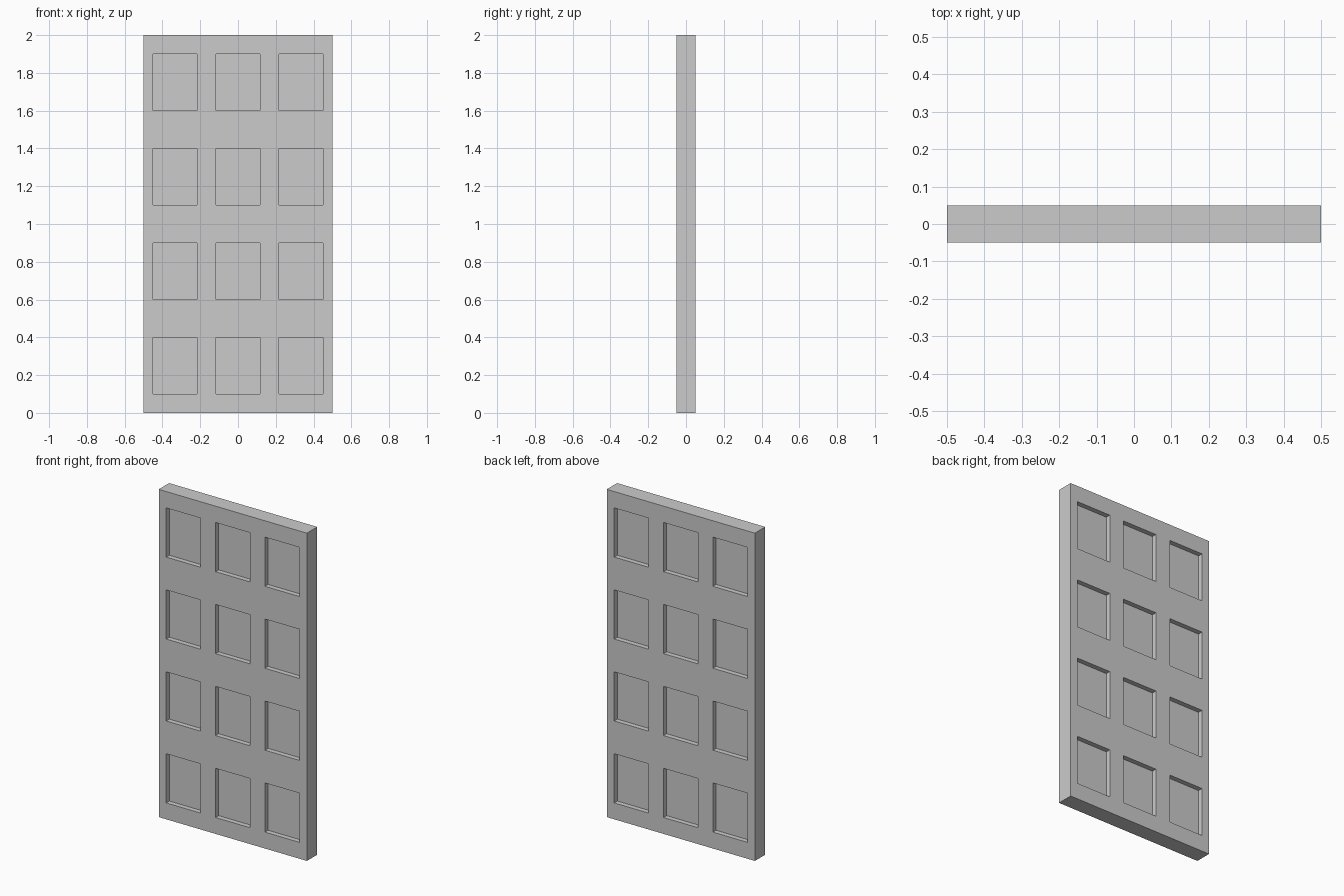
import bpy, bmesh
from mathutils import Vector

if "Cube" in bpy.data.objects:
    bpy.data.objects.remove(bpy.data.objects["Cube"])

WIDTH, THICK, HEIGHT = 1.0, 0.1, 2.0
DEPTH = 0.03
COLS = [(c / 3 - 0.35 / 3, c / 3 + 0.35 / 3) for c in (-1, 0, 1)]
ROWS = [(0.1 + 0.5 * r, 0.4 + 0.5 * r) for r in range(4)]

# Door slab
bm = bmesh.new()
bmesh.ops.create_cube(bm, size=1)
for v in bm.verts:
    v.co = Vector((v.co.x * WIDTH, v.co.y * THICK, (v.co.z + 0.5) * HEIGHT))


def cut(point, normal):
    bmesh.ops.bisect_plane(bm, geom=bm.verts[:] + bm.edges[:] + bm.faces[:],
                           plane_co=point, plane_no=normal)


# Panel outlines
for pair in COLS:
    for x in pair:
        cut((x, 0, 0), (1, 0, 0))
for pair in ROWS:
    for z in pair:
        cut((0, 0, z), (0, 0, 1))


def is_panel(f):
    c = f.calc_center_median()
    return (abs(f.normal.y) > 0.9
            and any(a < c.x < b for a, b in COLS)
            and any(a < c.z < b for a, b in ROWS))


# Recessed panels on both sides
bm.normal_update()
panels = [f for f in bm.faces if is_panel(f)]
bmesh.ops.inset_individual(bm, faces=panels, thickness=0, depth=0)
for f in panels:
    step = -DEPTH if f.calc_center_median().y > 0 else DEPTH
    for v in f.verts:
        v.co.y += step
bmesh.ops.recalc_face_normals(bm, faces=bm.faces[:])

mesh = bpy.data.meshes.new("panelled_door")
bm.to_mesh(mesh)
bm.free()
door = bpy.data.objects.new("panelled_door", mesh)
bpy.context.collection.objects.link(door)
